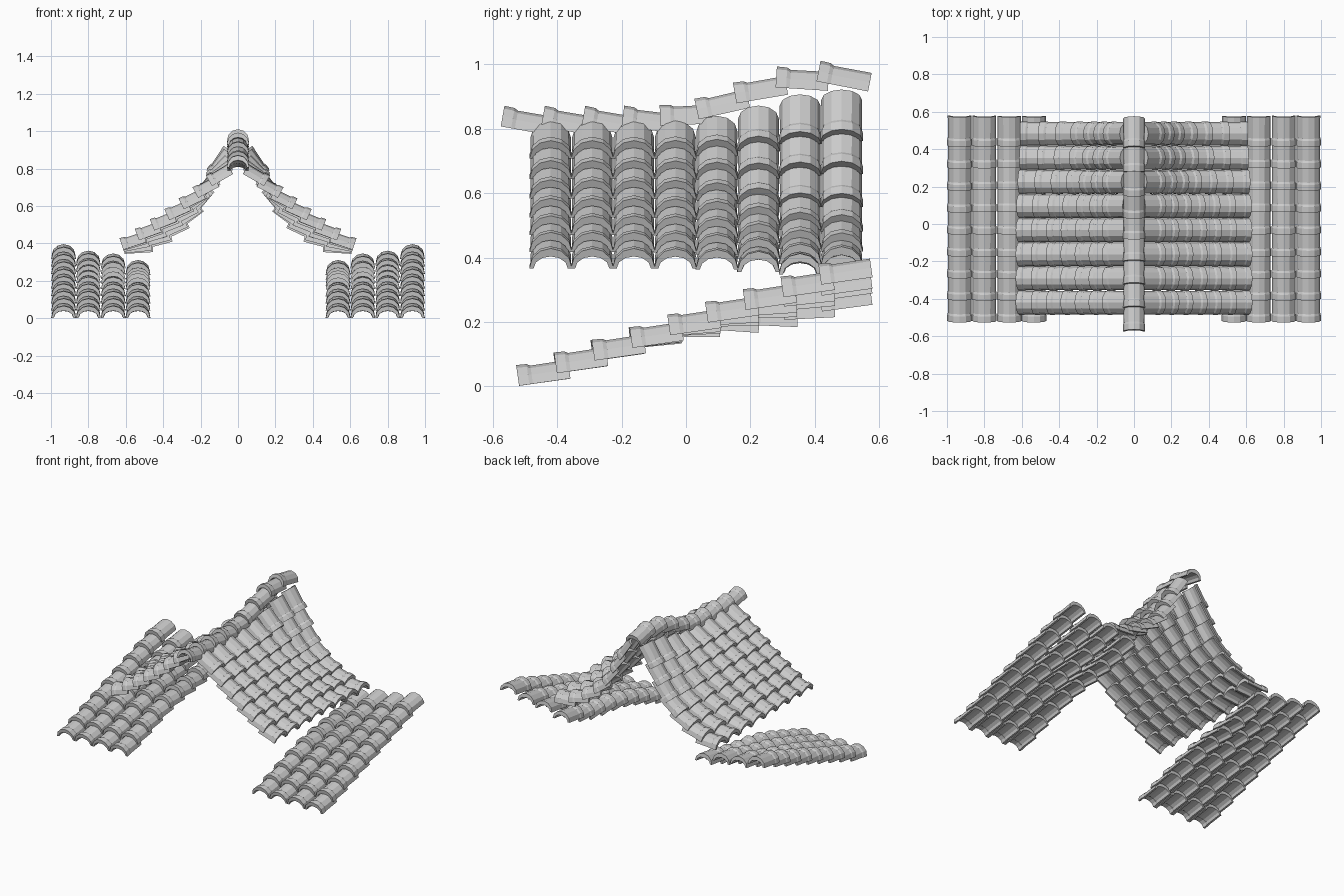
import bpy, bmesh, math
from mathutils import Vector

if "Cube" in bpy.data.objects:
    bpy.data.objects.remove(bpy.data.objects["Cube"])

SEG = 6
# tile stations: (fraction of length, width scale, height scale) - flared lip then body
STATIONS = [(0, 1, 1), (0.2, 1, 0.98), (0.27, 0.95, 0.88), (1, 0.96, 0.9)]


def arc(hw, h):
    return [(hw * math.cos(math.pi * k / SEG), h * math.sin(math.pi * k / SEG))
            for k in range(SEG + 1)]


def add_tile(bm, start, end, side, hw, h):
    """Hollow barrel tile from its lip (start) to its tail (end)."""
    d = (end - start).normalized()
    n = d.cross(side)
    if n.z < 0:
        n = -n
    rings = []
    for t, sw, sh in STATIONS:
        outer = arc(hw * sw, h * sh)
        inner = arc(hw * sw - 0.013, h * sh - 0.026)[::-1]
        c = start.lerp(end, t)
        rings.append([bm.verts.new(c + side * a + n * b) for a, b in outer + inner])
    m = len(rings[0])
    for r0, r1 in zip(rings, rings[1:]):
        for k in range(m):
            j = (k + 1) % m
            bm.faces.new((r0[k], r0[j], r1[j], r1[k]))
    for r in (rings[0], rings[-1]):
        for k in range(SEG):
            bm.faces.new((r[k], r[k + 1], r[m - 2 - k], r[m - 1 - k]))


def sample(path, s):
    """Point at arc-length fraction s; runs straight on past the end."""
    total = sum((b - a).length for a, b in zip(path, path[1:]))
    left = s * total
    for a, b in zip(path, path[1:]):
        seg = (b - a).length
        if left <= seg:
            break
        left -= seg
    else:
        left += seg
    return a + (b - a) * (left / seg)


def tile_row(bm, path, side, count, hw=0.066, h=0.065, overlap=1.28, lift=0.025):
    """Overlapping tiles laid along a path, each lip lifted over the tile below."""
    for i in range(count):
        a = sample(path, i / count)
        b = sample(path, (i + overlap) / count)
        n = (b - a).normalized().cross(side)
        if n.z < 0:
            n = -n
        add_tile(bm, a + n * lift, b - n * 0.004, side, hw, h)


def finish(bm, name, mirror):
    bmesh.ops.recalc_face_normals(bm, faces=bm.faces)
    me = bpy.data.meshes.new(name)
    bm.to_mesh(me)
    bm.free()
    ob = bpy.data.objects.new(name, me)
    bpy.context.collection.objects.link(ob)
    if mirror:
        ob.modifiers.new("mirror", 'MIRROR').use_mirror_merge = False
    return ob


X, Y = Vector((1, 0, 0)), Vector((0, 1, 0))

# main gable slopes: straight at the front, steeper and sagging towards the back
front = [(.60, .345), (.46, .43), (.33, .52), (.22, .605), (.12, .69), (.05, .755)]
back = [(.60, .32), (.46, .355), (.33, .425), (.21, .53), (.10, .73), (.045, .86)]
weights = [0, 0, 0, .03, .18, .5, .85, 1]
bm = bmesh.new()
for i, w in enumerate(weights):
    y = -0.42 + 0.129 * i
    path = [Vector((f[0] + (b[0] - f[0]) * w, y, f[1] + (b[1] - f[1]) * w))
            for f, b in zip(front, back)]
    tile_row(bm, path, Y, 7)
finish(bm, "main_roof_slopes", True)

# ridge cap, rising at the back
ridge = [(-.575, .782), (-.33, .782), (-.09, .782), (.04, .802), (.165, .855),
         (.285, .905), (.405, .922), (.53, .92)]
bm = bmesh.new()
tile_row(bm, [Vector((0, y, z)) for y, z in ridge], X, 9, hw=0.06)
finish(bm, "ridge_cap", False)

# lower side wings sloping to the front, inner columns sagging at the back
bm = bmesh.new()
for i, drop in enumerate([.085, .05, .035, 0]):
    path = []
    for k in range(11):
        y = -0.51 + 1.055 * k / 10
        t = min(max((y + 0.1) / 0.55, 0), 1)
        path.append(Vector((0.535 + 0.1325 * i, y,
                            -0.022 + 0.335 * (y + 0.51) - drop * t * t * (3 - 2 * t))))
    tile_row(bm, path, X, 9)
finish(bm, "side_wing_roofs", True)
